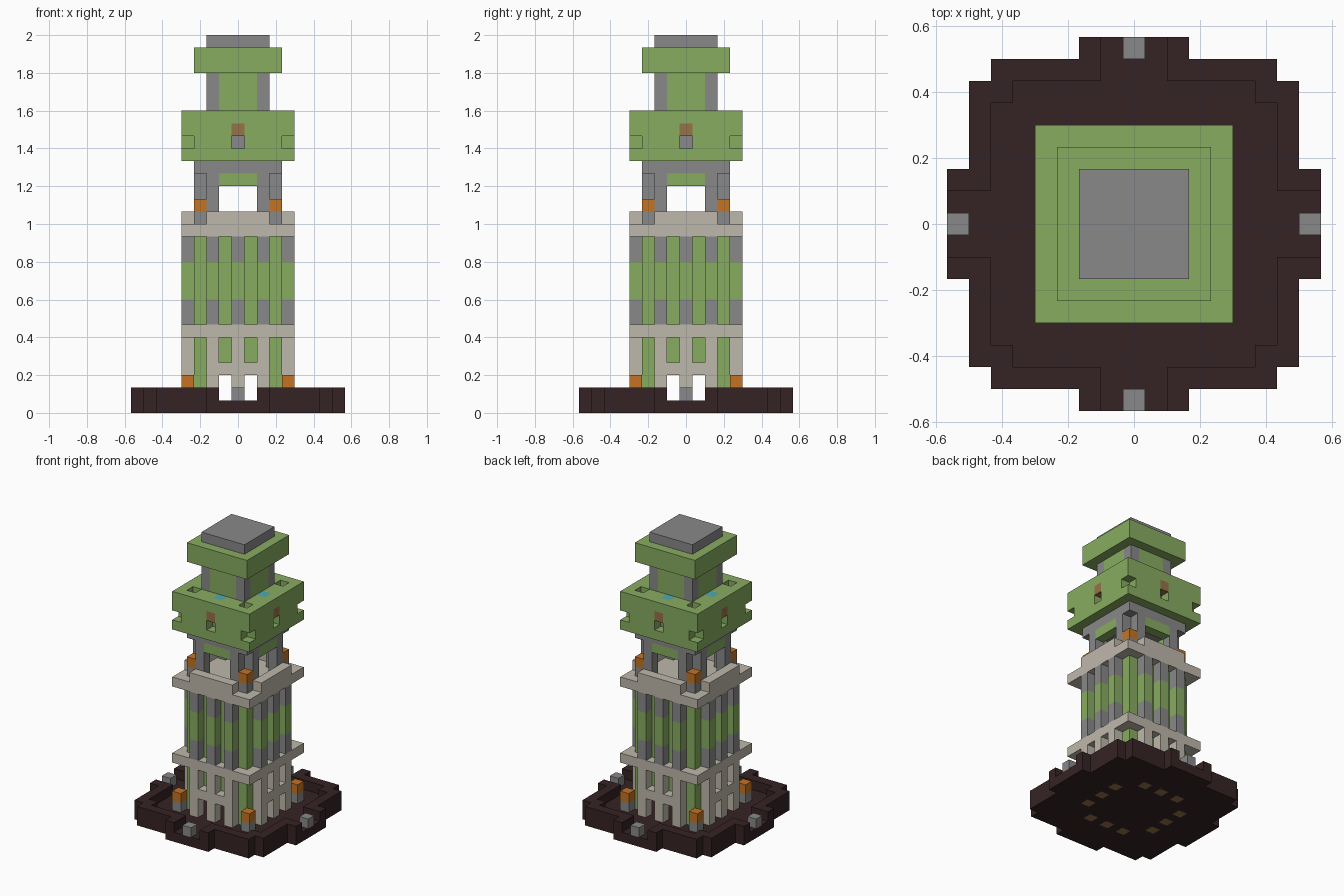
import bpy, bmesh

U = 1 / 15  # one building block
ALL = (0, 1, 2, 3)

old = bpy.data.objects.get("Cube")
if old:
    bpy.data.objects.remove(old)


def material(name, rgb):
    lin = [((c / 255 + 0.055) / 1.055) ** 2.4 for c in rgb] + [1]
    m = bpy.data.materials.new(name)
    m.use_nodes = True
    m.diffuse_color = lin
    m.node_tree.nodes["Principled BSDF"].inputs["Base Color"].default_value = lin
    return m


green = material("moss green", (136, 172, 97))
gray = material("stone gray", (137, 137, 137))
beige = material("pale stone", (191, 184, 171))
orange = material("lamp orange", (196, 116, 35))
dark = material("dark soil", (53, 35, 36))
brown = material("wood brown", (150, 114, 72))
teal = material("teal", (78, 170, 178))


def rect(x0, x1, y0, y1):
    return [(x0, y0), (x1, y0), (x1, y1), (x0, y1)]


def square(h):
    return rect(-h, h, -h, h)


def prism(name, plans, z0, z1, mat, turns=ALL):
    """Raise each plan from z0 to z1 and repeat it by quarter turns."""
    bm = bmesh.new()
    for plan in plans:
        for t in turns:
            pts = plan
            for _ in range(t):
                pts = [(-y, x) for x, y in pts]
            low = [bm.verts.new((x * U, y * U, z0 * U)) for x, y in pts]
            top = [bm.verts.new((x * U, y * U, z1 * U)) for x, y in pts]
            bm.faces.new(low[::-1])
            bm.faces.new(top)
            for i in range(len(pts)):
                j = (i + 1) % len(pts)
                bm.faces.new((low[i], low[j], top[j], top[i]))
    me = bpy.data.meshes.new(name)
    bm.to_mesh(me)
    bm.free()
    me.materials.append(mat)
    ob = bpy.data.objects.new(name, me)
    bpy.context.collection.objects.link(ob)
    return ob


def slab(name, half, z0, z1, mat):
    return prism(name, [square(half)], z0, z1, mat, (0,))


# Stepped base with a raised rim, open on each side
steps = [(2.5, -8.5), (2.5, -7.5), (6.5, -7.5), (6.5, -6.5),
         (7.5, -6.5), (7.5, -2.5), (8.5, -2.5)]
outline = []
for t in ALL:
    pts = steps
    for _ in range(t):
        pts = [(-y, x) for x, y in pts]
    outline += pts
prism("base_floor", [outline], 0, 1, dark, (0,))
rim = [(1.5, -8.5)] + steps + [(8.5, -1.5), (6.5, -1.5), (6.5, -5.5),
                               (5.5, -5.5), (5.5, -6.5), (1.5, -6.5)]
prism("base_rim", [rim], 1, 2, dark)
prism("gate_stones", [rect(-.5, .5, -8.5, -7.5)], 1, 2, gray)

# Corner lamps at the ground
corner = rect(3.5, 4.5, -4.5, -3.5)
prism("ground_lamp_posts", [corner], 1, 2, gray)
prism("ground_lamps", [corner], 2, 3, orange)

# Ground storey: pilasters, crossbars and green walls
pilasters = [rect(x - .5, x + .5, -4.5, -3.5) for x in (-2, 0, 2)]
gaps = [rect(x - .5, x + .5, -4.5, -3.5) for x in (-1, 1)]
inner_corner = rect(2.5, 3.5, -3.5, -2.5)
prism("pilaster_footings", pilasters, -.02, 1, brown)
prism("ground_pilasters", pilasters, 1, 6, beige)
prism("door_lintels", gaps, 3, 4, beige)
prism("ground_corner_columns", [inner_corner], 1, 3, green)
slab("ground_wall", 3.5, 3, 6, green)
slab("lower_cornice", 4.5, 6, 7, beige)

# Middle storey: banded pilasters on a green core
slab("middle_wall", 3.5, 7, 14, green)
prism("middle_pilaster_feet", pilasters, 7, 9, gray)
prism("middle_pilaster_shafts", pilasters, 9, 12, green)
prism("middle_pilaster_heads", pilasters, 12, 14, gray)

# Balcony with parapets and corner lamps
slab("balcony_floor", 4.5, 14, 15, beige)
prism("balcony_parapets", [rect(-2.5, 2.5, -4.5, -3.5)], 15, 16, beige)
prism("balcony_lamp_posts", [inner_corner], 15, 16, gray)
prism("balcony_lamps", [inner_corner], 16, 17, orange)

# Open belfry
prism("belfry_columns", [rect(-2.5, -1.5, -3.5, -2.5), rect(1.5, 2.5, -3.5, -2.5)],
      15, 19, gray)
prism("belfry_lintels", [rect(-1.5, 1.5, -3.5, -2.5)], 18, 19, green)
slab("belfry_ceiling", 3.5, 19, 20, gray)

# Crown with windows and notched corners
slab("crown_floor", 4.5, 20, 21, green)
slab("crown_core", 3.5, 21, 23, gray)
prism("crown_window_wall", [rect(-3.5, -.5, -4.5, -3.5), rect(.5, 3.5, -4.5, -3.5)],
      21, 22, green)
prism("crown_upper_wall", [rect(-3.5, -.5, -4.5, -3.5), rect(.5, 4.5, -4.5, -3.5)],
      22, 23, green)
prism("window_heads", [rect(-.5, .5, -4.5, -3.5)], 22, 23, brown)
prism("crown_top_ring", [rect(-3.5, 4.5, -4.5, -3.5)], 23, 24, green)
prism("crown_walkway", [rect(-2.5, -.5, -3.5, -2.5), rect(.5, 2.5, -3.5, -2.5)],
      23, 24, green)
prism("walkway_inlays", [rect(-.5, .5, -3.5, -2.5)], 23, 24, teal)

# Upper shaft and roof
prism("shaft_corners", [rect(1.5, 2.5, -2.5, -1.5)], 23, 27, gray)
prism("shaft_walls", [rect(-1.5, 1.5, -2.5, -1.5)], 23, 27, green)
slab("roof", 3.5, 27, 29, green)
slab("roof_cap", 2.5, 29, 30, gray)
